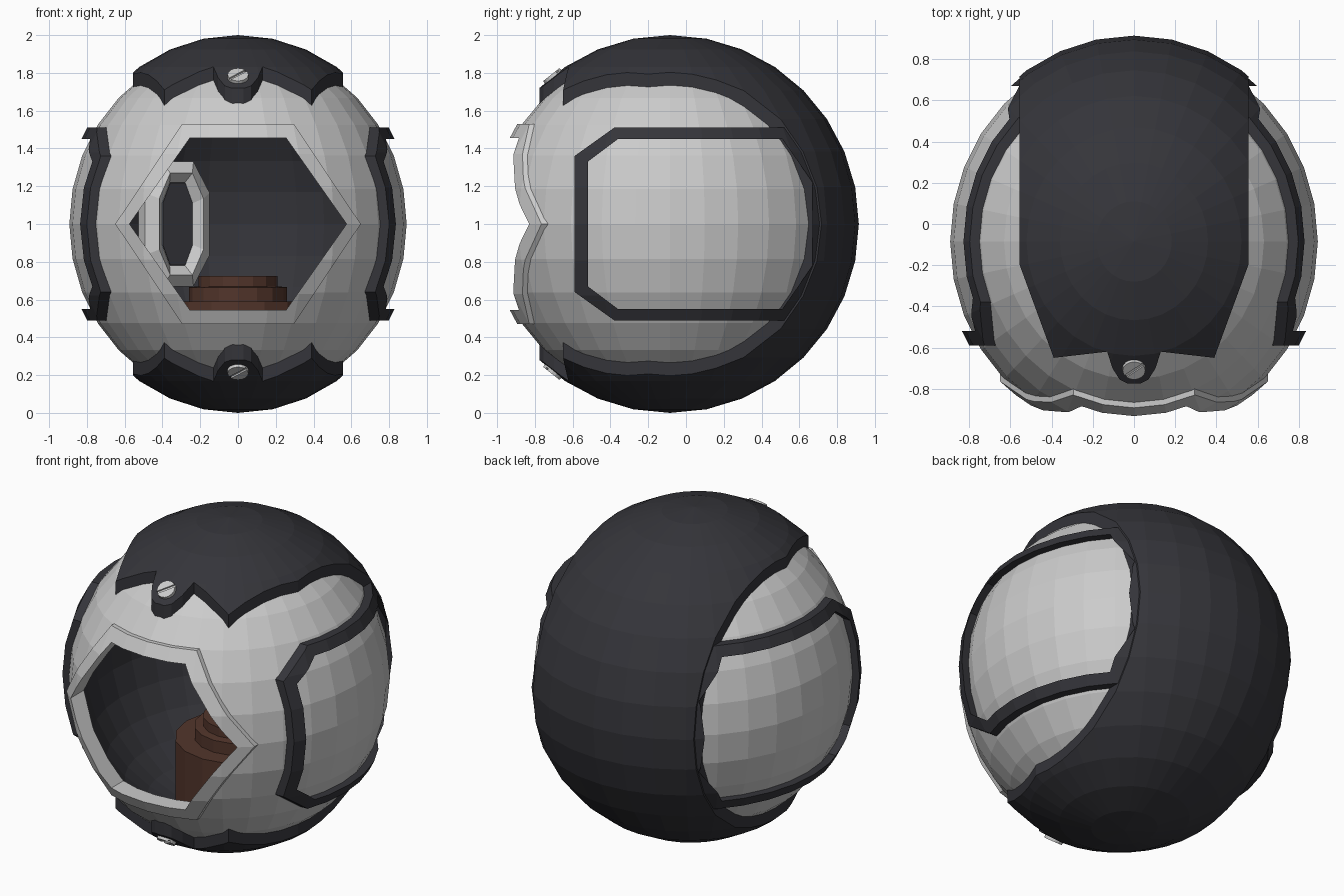
import bpy, bmesh, math
from mathutils import Matrix, Vector

if "Cube" in bpy.data.objects:
    bpy.data.objects.remove(bpy.data.objects["Cube"])

C = Vector((0, -0.085, 1.0))          # centre of the ball


def mat(name, rgb):
    m = bpy.data.materials.new(name)
    m.diffuse_color = (*rgb, 1)
    m.use_nodes = True
    m.node_tree.nodes["Principled BSDF"].inputs["Base Color"].default_value = m.diffuse_color
    return m


DARK = mat("dark", (0.035, 0.035, 0.042))
BROWN = mat("brown", (0.085, 0.036, 0.024))


def finish(name, bm, mats=()):
    me = bpy.data.meshes.new(name)
    bm.to_mesh(me)
    bm.free()
    ob = bpy.data.objects.new(name, me)
    bpy.context.collection.objects.link(ob)
    for m in mats:
        me.materials.append(m)
    return ob


def ball_shell(name, r_out, r_in, xs, mats):
    """Hollow low-poly ball, narrowed in x; inner faces use the last slot."""
    bm = bmesh.new()
    for r, inner in ((r_out, False), (r_in, True)):
        before = set(bm.faces)
        m = Matrix.Translation(C) @ Matrix.Diagonal((xs * r, r, r, 1))
        bmesh.ops.create_uvsphere(bm, u_segments=32, v_segments=16, radius=1, matrix=m)
        if inner:
            new = [f for f in bm.faces if f not in before]
            bmesh.ops.reverse_faces(bm, faces=new)
            for f in new:
                f.material_index = max(0, len(mats) - 1)
    return finish(name, bm, mats)


def prism(pts, axis, lo, hi):
    place = {"X": lambda a, b, t: (t, a, b),
             "Y": lambda a, b, t: (a, t, b),
             "Z": lambda a, b, t: (a, b, t)}[axis]
    return loft("cutter", [[place(a, b, t) for a, b in pts] for t in (lo, hi)])


def loft(name, rings, mats=()):
    """Skin a stack of equal loops and cap both ends."""
    bm = bmesh.new()
    loops = [[bm.verts.new(p) for p in r] for r in rings]
    n = len(loops[0])
    for a, b in zip(loops, loops[1:]):
        for i in range(n):
            bm.faces.new((a[i], a[(i + 1) % n], b[(i + 1) % n], b[i]))
    bm.faces.new(loops[0])
    bm.faces.new(loops[-1])
    bmesh.ops.recalc_face_normals(bm, faces=bm.faces)
    return finish(name, bm, mats)


def cut(ob, cutter, op):
    mod = ob.modifiers.new("cut", "BOOLEAN")
    mod.object, mod.operation, mod.solver = cutter, op, "EXACT"
    bpy.context.view_layer.objects.active = ob
    bpy.ops.object.modifier_apply(modifier=mod.name)
    bpy.data.objects.remove(cutter)


def mirrored(half):
    return half + [(-x, y) for x, y in reversed(half) if x > 1e-6]


def hexagon(w, t, h):
    return [(w, 1), (t, 1 + h), (-t, 1 + h), (-w, 1), (-t, 1 - h), (t, 1 - h)]


# grey body with dark inside and a hexagonal window opening
body = ball_shell("body", 0.945, 0.87, 0.945, (None, DARK))
cut(body, prism(hexagon(0.61, 0.275, 0.49), "Y", -2, -0.1), "DIFFERENCE")

# raised window rim
rim = ball_shell("window_rim", 0.967, 0.865, 0.945, ())
cut(rim, prism(hexagon(0.65, 0.295, 0.53), "Y", -2, -0.1), "INTERSECT")
cut(rim, prism(hexagon(0.575, 0.255, 0.455), "Y", -2.1, 0), "DIFFERENCE")

# dark strip over top, back and underside, with a tab at each front end
outline = mirrored([(0.555, 1.5), (0.555, -0.2), (0.39, -0.65), (0.13, -0.62),
                    (0.105, -0.70), (0.07, -0.755), (0.03, -0.775)])
strip = ball_shell("outer_strip", 1.0, 0.92, 0.94, (DARK,))
cut(strip, prism(outline, "Z", -1, 3), "INTERSECT")


# dark frames around the side panels
def panel(front, back, h, fy, by, hs, hb):
    up = [(front, hs), (fy, h), (by, h), (back, hb)]
    return [(y, 1 + z) for y, z in up] + [(y, 1 - z) for y, z in reversed(up)]


frames = ball_shell("side_frames", 0.99, 0.92, 0.945, (DARK,))
cut(frames, prism(panel(-0.59, 0.74, 0.51, -0.38, 0.53, 0.36, 0.2), "X", -2, 2), "INTERSECT")
cut(frames, prism(panel(-0.52, 0.67, 0.45, -0.36, 0.51, 0.33, 0.22), "X", -2.1, 2.1), "DIFFERENCE")

# slotted screws in the tabs
for label, s in (("top", 1), ("bottom", -1)):
    d = Vector((0, -0.615, 0.775 * s)).normalized()
    m = Matrix.Translation(C + d * 0.985) @ d.to_track_quat("Z", "Y").to_matrix().to_4x4()
    bm = bmesh.new()
    bmesh.ops.create_cone(bm, cap_ends=True, segments=16, radius1=0.06, radius2=0.055,
                          depth=0.05, matrix=m)
    screw = finish(label + "_screw", bm)
    bm = bmesh.new()
    bmesh.ops.create_cube(bm, size=1, matrix=m @ Matrix.Translation((0, 0, 0.025))
                          @ Matrix.Rotation(math.radians(40), 4, "Z")
                          @ Matrix.Diagonal((0.2, 0.016, 0.02, 1)))
    cut(screw, finish("cutter", bm), "DIFFERENCE")

# stepped round seat
seat_profile = [(0.37, 0.2), (0.37, 0.59), (0.26, 0.59), (0.26, 0.665),
                (0.21, 0.67), (0.21, 0.725)]
loft("seat", [[(r * math.cos(i * math.pi / 8), 0.02 + r * math.sin(i * math.pi / 8), z)
               for i in range(16)] for r, z in seat_profile], (BROWN,))

# tall octagonal screen on the inner back wall, left side
side, normal = Vector((0.9, 0.43, 0)), Vector((0.43, -0.9, 0))
mid = Vector((-0.33, 0.60, 1.0))


def octagon(w, h, depth):
    pts = [(w, h * .5), (w * .5, h), (-w * .5, h), (-w, h * .5)]
    pts += [(-a, -b) for a, b in pts]
    return [mid + side * a + Vector((0, 0, b)) + normal * depth for a, b in pts]


loft("screen_frame", [octagon(0.19, 0.33, -0.06), octagon(0.19, 0.33, 0.02),
                      octagon(0.13, 0.27, 0.07), octagon(0.09, 0.22, 0.02)])
loft("screen", [octagon(0.09, 0.22, 0.0), octagon(0.088, 0.218, 0.026)], (DARK,))
